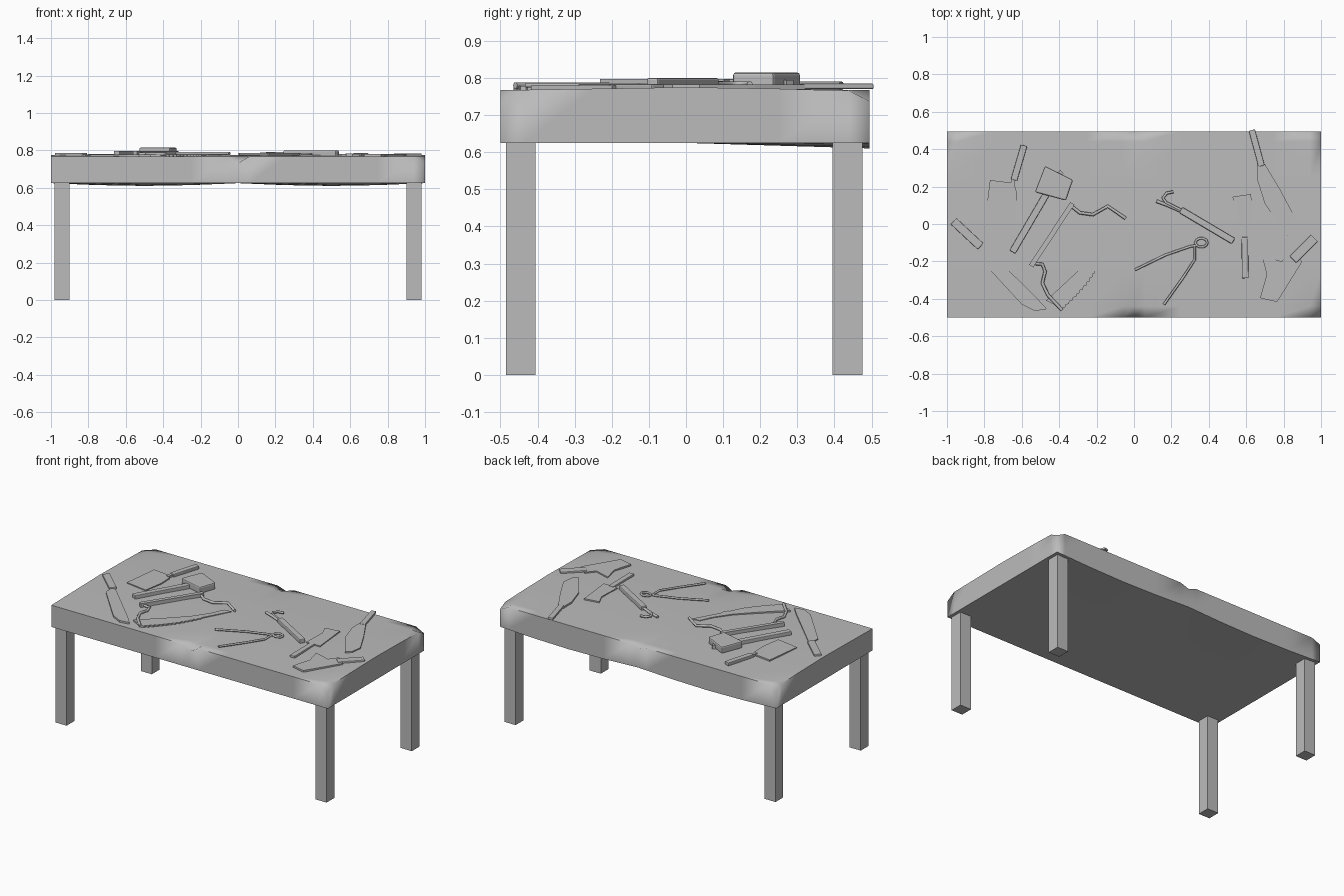
import bpy
import bmesh
import math
from mathutils import Vector

cube = bpy.data.objects.get("Cube")
if cube:
    bpy.data.objects.remove(cube, do_unlink=True)

grey = bpy.data.materials.new("plain_grey")
grey.use_nodes = True
GREY = (0.5, 0.5, 0.5, 1)
grey.diffuse_color = GREY
for node in grey.node_tree.nodes:
    if node.type == 'BSDF_PRINCIPLED':
        node.inputs["Base Color"].default_value = GREY


def finish(name, bm):
    """Turn a bmesh into a grey object in the scene."""
    bmesh.ops.recalc_face_normals(bm, faces=bm.faces)
    mesh = bpy.data.meshes.new(name)
    bm.to_mesh(mesh)
    bm.free()
    mesh.materials.append(grey)
    obj = bpy.data.objects.new(name, mesh)
    bpy.context.collection.objects.link(obj)
    return obj


def extrude(bm, faces, move):
    """Extrude faces and return the new vertices."""
    result = bmesh.ops.extrude_face_region(bm, geom=faces)
    verts = [g for g in result["geom"] if isinstance(g, bmesh.types.BMVert)]
    bmesh.ops.translate(bm, verts=verts, vec=move)
    return verts


def plate(name, outline, bottom, top, bevel=0):
    """Flat part cut from an outline, with optional rounded edges."""
    bm = bmesh.new()
    face = bm.faces.new([bm.verts.new((x, y, bottom)) for x, y in outline])
    extrude(bm, [face], (0, 0, top - bottom))
    obj = finish(name, bm)
    if bevel:
        mod = obj.modifiers.new("rounded", 'BEVEL')
        mod.width = bevel
        mod.segments = 2
    return obj


def bar(name, start, end, width, bottom, top, bevel=0):
    """Straight rectangular part between two points."""
    a, b = Vector(start), Vector(end)
    side = (b - a).orthogonal().normalized() * width / 2
    return plate(name, [a + side, b + side, b - side, a - side], bottom, top, bevel)


def rod(name, path, z, radius, closed=False):
    """Bent round rod lying on the table."""
    curve = bpy.data.curves.new(name, 'CURVE')
    curve.dimensions = '3D'
    curve.bevel_depth = radius
    curve.bevel_resolution = 1
    curve.use_fill_caps = True
    spline = curve.splines.new('POLY')
    spline.points.add(len(path) - 1)
    spline.use_cyclic_u = closed
    for point, (x, y) in zip(spline.points, path):
        point.co = (x, y, z, 1)
    curve.materials.append(grey)
    obj = bpy.data.objects.new(name, curve)
    bpy.context.collection.objects.link(obj)
    bpy.ops.object.select_all(action='DESELECT')
    obj.select_set(True)
    bpy.context.view_layer.objects.active = obj
    bpy.ops.object.convert(target='MESH')


# Worn spots on the rim: position and depth
WORN = [((0, -0.5), 0.035), ((1, -0.5), 0.035), ((-1, 0.495), 0.025),
        ((1, 0.495), 0.03), ((0, 0.495), 0.02)]


def rim_distance(x, y):
    return min(math.dist((x, y), spot) for spot, depth in WORN)


def top_height(x, y):
    z = 0.775 - 0.016 * abs(y)
    for spot, depth in WORN:
        z -= depth * max(0, 1 - math.dist((x, y), spot) / 0.06)
    return z


def bottom_height(x, y):
    return 0.625 - 0.03 * max(0, y) * abs(math.sin(math.pi * x))


# Tabletop: thick slab with worn rim and a sagging back edge
half = [0.06, 0.25, 0.5, 0.75, 0.94, 1]
xs = [-x for x in reversed(half)] + [0] + half
ys = [-0.5, -0.44, -0.25, 0, 0.25, 0.44, 0.495]
bm = bmesh.new()
bmesh.ops.create_grid(bm, x_segments=12, y_segments=6, size=1)
for v in bm.verts:
    v.co.x = xs[round((v.co.x + 1) * 6)]
    v.co.y = ys[round((v.co.y + 1) * 3)]
    v.co.z = bottom_height(v.co.x, v.co.y)
for v in extrude(bm, bm.faces[:], (0, 0, 0)):
    v.co.z = top_height(v.co.x, v.co.y)
bm.normal_update()
bmesh.ops.recalc_face_normals(bm, faces=bm.faces)
for face in bm.faces:
    face.smooth = True
for edge in bm.edges:
    mid = (edge.verts[0].co + edge.verts[1].co) / 2
    worn = rim_distance(mid.x, mid.y) < 0.05 and mid.z > 0.64
    edge.smooth = worn or edge.calc_face_angle(0) < 0.7
finish("tabletop", bm)

# Legs
for side, x in (("right", -0.94), ("left", 0.94)):
    for end, y in (("front", -0.445), ("back", 0.435)):
        bar(f"{end}_{side}_leg", (x, y - 0.04), (x, y + 0.04), 0.08, 0, 0.64)

# Long curved knife
bar("long_knife_handle", (-0.965, 0.015), (-0.82, -0.12), 0.045, 0.768, 0.787, 0.004)
plate("long_knife_blade",
      [(-0.83, -0.12), (-0.83, -0.18), (-0.72, -0.3), (-0.6, -0.43), (-0.53, -0.465),
       (-0.465, -0.455), (-0.53, -0.385), (-0.8, -0.12)], 0.765, 0.779)

# Broad cleaver
plate("broad_cleaver_blade",
      [(-0.77, 0.235), (-0.65, 0.22), (-0.63, 0.19), (-0.626, 0.1), (-0.647, -0.03),
       (-0.8, -0.005)], 0.77, 0.781)
bar("broad_cleaver_tang", (-0.65, 0.2), (-0.642, 0.25), 0.02, 0.77, 0.785)
bar("broad_cleaver_handle", (-0.642, 0.235), (-0.588, 0.42), 0.035, 0.768, 0.79, 0.004)

# Mallet
plate("mallet_head", [(-0.476, 0.31), (-0.326, 0.235), (-0.364, 0.125), (-0.53, 0.17)],
      0.77, 0.815, 0.008)
bar("mallet_handle", (-0.65, -0.15), (-0.41, 0.26), 0.036, 0.77, 0.797, 0.004)
bar("mallet_handle_end", (-0.42, 0.25), (-0.385, 0.28), 0.025, 0.772, 0.795)

# Bow saw: square spine, two bent arms and a toothed blade
bar("saw_spine", (-0.55, -0.225), (-0.33, 0.11), 0.026, 0.772, 0.797)
rod("saw_upper_arm", [(-0.34, 0.1), (-0.29, 0.06), (-0.22, 0.05), (-0.14, 0.095),
                      (-0.045, 0.03)], 0.784, 0.009)
rod("saw_lower_arm", [(-0.55, -0.21), (-0.49, -0.215), (-0.475, -0.255), (-0.49, -0.315),
                      (-0.46, -0.38), (-0.385, -0.46)], 0.78, 0.009)
inner = [(-0.11, 0.015), (-0.15, -0.07), (-0.22, -0.17), (-0.32, -0.27), (-0.47, -0.41)]
teeth = []
first, last = Vector((-0.385, -0.45)), Vector((-0.155, -0.15))
out = Vector((0.8, -0.6))
for i in range(29):
    t = i / 28
    belly = 0.02 * math.sin(math.pi * t)
    teeth.append(first.lerp(last, t) + out * (belly + 0.009 * (i % 2)))
plate("saw_blade", inner + teeth + [(-0.06, 0.02)], 0.768, 0.779)

# Hook with a thick grip
bar("hook_grip", (0.25, 0.075), (0.532, -0.092), 0.036, 0.77, 0.8, 0.006)
rod("hook_shaft", [(0.12, 0.122), (0.18, 0.1), (0.26, 0.065)], 0.781, 0.009)
rod("hook_tip", [(0.21, 0.172), (0.175, 0.165), (0.155, 0.14), (0.17, 0.115), (0.26, 0.07)],
    0.784, 0.008)

# Tongs
rod("tongs_upper_handle", [(0.005, -0.245), (0.17, -0.165), (0.3, -0.12), (0.335, -0.115)],
    0.78, 0.007)
rod("tongs_lower_handle", [(0.16, -0.43), (0.26, -0.29), (0.325, -0.19), (0.325, -0.11)],
    0.78, 0.007)
ring = [(0.36 + 0.032 * math.cos(a), -0.1 + 0.024 * math.sin(a))
        for a in (i * math.pi / 5 for i in range(10))]
rod("tongs_jaws", ring, 0.781, 0.007, True)

# Narrow chopper
plate("narrow_chopper_blade", [(0.525, 0.145), (0.625, 0.16), (0.65, -0.08), (0.55, -0.08),
                               (0.555, 0.08)], 0.768, 0.781)
bar("narrow_chopper_handle", (0.592, -0.07), (0.595, -0.29), 0.035, 0.765, 0.784, 0.004)

# Curved carving knife
bar("carving_knife_handle", (0.63, 0.502), (0.682, 0.31), 0.034, 0.77, 0.785, 0.004)
plate("carving_knife_blade",
      [(0.7, 0.32), (0.78, 0.187), (0.86, 0.037), (0.85, -0.037), (0.818, -0.064),
       (0.7, 0.107), (0.658, 0.24), (0.658, 0.33)], 0.768, 0.782)

# Notched cleaver
plate("notched_cleaver_blade",
      [(0.684, -0.17), (0.79, -0.2), (0.834, -0.144), (0.9, -0.2), (0.765, -0.417),
       (0.674, -0.396), (0.71, -0.27)], 0.766, 0.78)
bar("notched_cleaver_handle", (0.85, -0.19), (0.965, -0.075), 0.05, 0.766, 0.784, 0.004)
